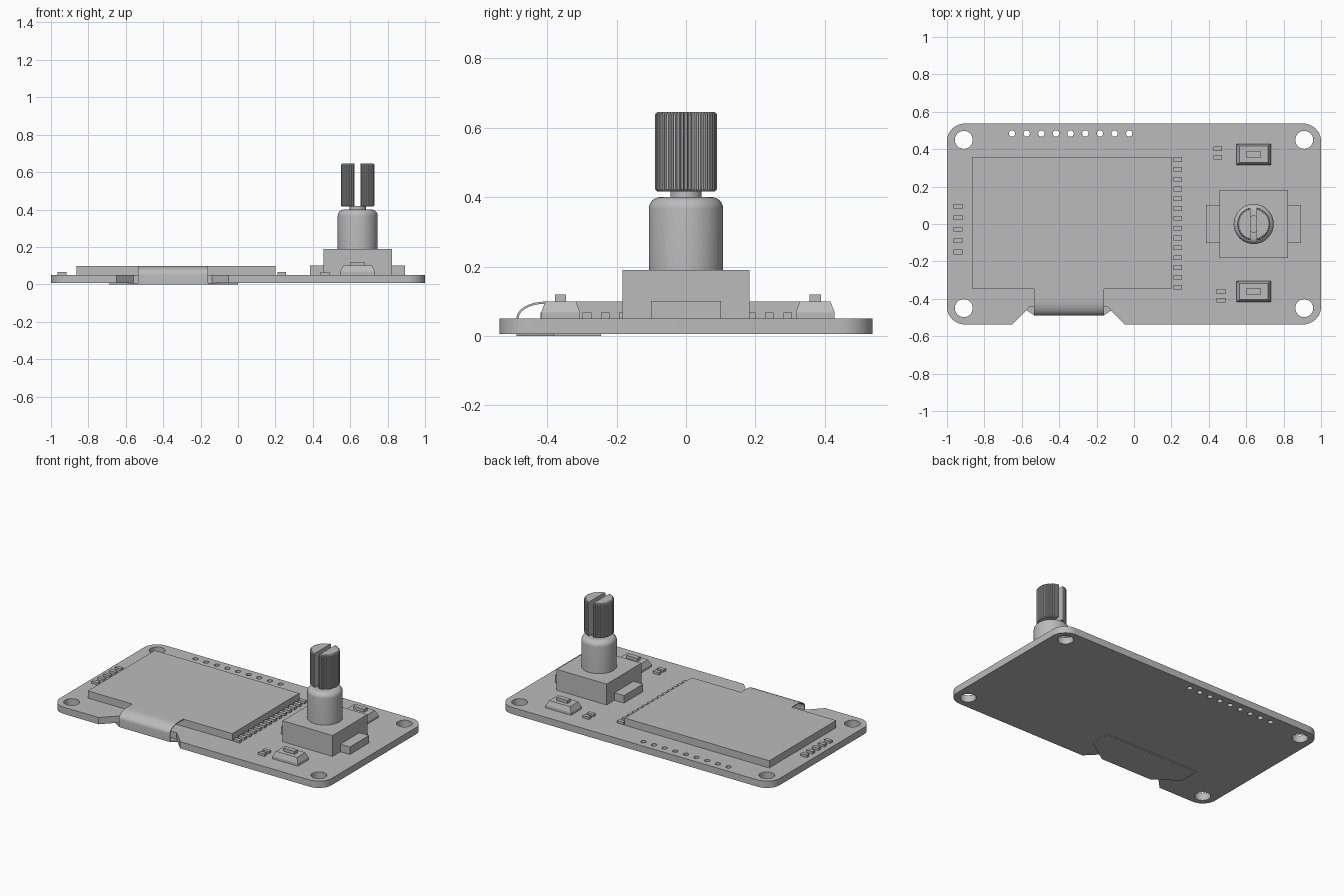
import bpy, bmesh, math

if "Cube" in bpy.data.objects:
    bpy.data.objects.remove(bpy.data.objects["Cube"])

GREY = (0.5, 0.5, 0.5, 1)
mat = bpy.data.materials.new("plain grey")
mat.use_nodes = True
mat.diffuse_color = GREY
mat.node_tree.nodes["Principled BSDF"].inputs["Base Color"].default_value = GREY

BOTTOM, TOP = 0.006, 0.051      # faces of the circuit board
KX = 0.64                       # x of the knob and buttons


def add(name, mesh, smooth=None):
    obj = bpy.data.objects.new(name, mesh)
    bpy.context.collection.objects.link(obj)
    mesh.materials.clear()
    mesh.materials.append(mat)
    if smooth:
        bpy.ops.object.select_all(action="DESELECT")
        obj.select_set(True)
        bpy.context.view_layer.objects.active = obj
        bpy.ops.object.shade_smooth_by_angle(angle=math.radians(smooth))
    return obj


def loft(name, rings, smooth=None):
    """Join matching rings of points into a closed solid."""
    bm = bmesh.new()
    loops = [[bm.verts.new(p) for p in ring] for ring in rings]
    n = len(loops[0])
    for low, high in zip(loops, loops[1:]):
        for i in range(n):
            j = (i + 1) % n
            bm.faces.new((low[i], low[j], high[j], high[i]))
    bm.faces.new(loops[0][::-1])
    bm.faces.new(loops[-1])
    bmesh.ops.recalc_face_normals(bm, faces=bm.faces)
    mesh = bpy.data.meshes.new(name)
    bm.to_mesh(mesh)
    bm.free()
    return add(name, mesh, smooth)


def rect(x, y, hx, hy, z):
    return [(x + sx * hx, y + sy * hy, z) for sx, sy in ((-1, -1), (1, -1), (1, 1), (-1, 1))]


def box(name, x, y, hx, hy, z0, z1):
    return loft(name, [rect(x, y, hx, hy, z0), rect(x, y, hx, hy, z1)])


def arc(x, y, r, start, end, n):
    angles = [math.radians(start + (end - start) * i / n) for i in range(n + 1)]
    return [(x + r * math.cos(a), y + r * math.sin(a)) for a in angles]


def turned(name, x, y, profile, sides=48):
    rings = [[(px, py, z) for px, py in arc(x, y, r, 0, 360, sides)[:-1]] for r, z in profile]
    return loft(name, rings, 35)


# Circuit board: rounded outline with a front notch, corner holes and a pin row
R, W, D = 0.095, 1.0, 0.537
outline = [(-0.65, -D), (-0.56, -0.445), (-0.14, -0.445), (-0.05, -D)]
for sx, sy, start in ((1, -1, 270), (1, 1, 0), (-1, 1, 90), (-1, -1, 180)):
    outline += arc(sx * (W - R), sy * (D - R), R, start, start + 90, 10)
loops = [outline]
loops += [arc(sx * 0.91, sy * 0.45, 0.048, 0, 360, 32)[:-1] for sx in (-1, 1) for sy in (-1, 1)]
loops += [arc(-0.652 + 0.0783 * i, 0.484, 0.017, 0, 360, 16)[:-1] for i in range(9)]
curve = bpy.data.curves.new("board_outline", "CURVE")
curve.dimensions = "2D"
curve.fill_mode = "BOTH"
curve.extrude = (TOP - BOTTOM) / 2
for loop in loops:
    spline = curve.splines.new("POLY")
    spline.points.add(len(loop) - 1)
    spline.use_cyclic_u = True
    for point, (x, y) in zip(spline.points, loop):
        point.co = (x, y, 0, 1)
helper = bpy.data.objects.new("board_outline", curve)
bpy.context.collection.objects.link(helper)
bpy.context.view_layer.update()
board_mesh = bpy.data.meshes.new_from_object(helper.evaluated_get(bpy.context.evaluated_depsgraph_get()))
bpy.data.objects.remove(helper)
bm = bmesh.new()
bm.from_mesh(board_mesh)
bmesh.ops.remove_doubles(bm, verts=bm.verts, dist=0.0001)
bmesh.ops.translate(bm, verts=bm.verts, vec=(0, 0, (TOP + BOTTOM) / 2))
bmesh.ops.recalc_face_normals(bm, faces=bm.faces)
bm.to_mesh(board_mesh)
bm.free()
add("circuit_board", board_mesh, 30)

# Display panel with a ribbon folding around the front notch
box("display_panel", -0.331, 0.005, 0.532, 0.352, TOP, 0.099)


def fold(t):
    bend = [(-0.405 + (0.083 - t) * math.cos(a), 0.051 + (0.048 - t) * math.sin(a))
            for a in (math.radians(90 + 9 * i) for i in range(11))]
    return [(-0.34, 0.099 - t)] + bend + [(-0.488 + t, 0)]


section = fold(0) + fold(0.006)[::-1]
loft("ribbon_fold", [[(x, y, z) for y, z in section] for x in (-0.535, -0.16)], 30)
tail = [(-0.535, -0.488), (-0.16, -0.488), (0, -0.38), (0, -0.245), (-0.69, -0.245), (-0.69, -0.38)]
loft("ribbon_tail", [[(x, y, z) for x, y in tail] for z in (0, BOTTOM)])

# Small surface parts
chips = [(-0.941, 0.094 - 0.061 * i) for i in range(5)]
chips += [(0.234, 0.345 - 0.0525 * i) for i in range(14)]
chips += [(0.447, 0.403), (0.447, 0.357), (0.465, -0.361), (0.465, -0.407)]
for x, y in chips:
    box("surface_chip", x, y, 0.023, 0.0125, TOP, 0.067)

# Push buttons
for side, y in (("back", 0.372), ("front", -0.361)):
    loft(side + "_button_body", [rect(KX, y, 0.093, 0.056, TOP), rect(KX, y, 0.093, 0.056, 0.068),
                                 rect(KX, y, 0.077, 0.044, 0.1)])
    box(side + "_button_plunger", KX, y, 0.04, 0.016, 0.1, 0.12)

# Rotary encoder: housing, side tabs, bushing and neck
box("encoder_housing", KX, 0, 0.184, 0.183, TOP, 0.19)
for side, s in (("left", 1), ("right", -1)):
    box(side + "_encoder_tab", KX + s * 0.219, 0, 0.035, 0.101, TOP, 0.101)
fillet = [(0.073 + r, 0.366 + z) for r, z in arc(0, 0, 0.034, 0, 90, 7)]
turned("encoder_bushing", KX, 0, [(0.107, 0.19)] + fillet)
turned("encoder_neck", KX, 0, [(0.045, 0.39), (0.045, 0.418)])

# Knurled shaft, made as two halves either side of the slot
TEETH, SLOT = 22, 0.016


def half_outline(r, s, z):
    limit = math.acos(SLOT / r)
    steps = TEETH * 4
    ring = []
    for i in range(steps + 1):
        a = limit * (2 * i / steps - 1)
        rr = r - (0.007 if i % 4 == 2 else 0)
        ring.append((KX + s * max(SLOT, rr * math.cos(a)), rr * math.sin(a), z))
    return ring


for side, s in (("left", 1), ("right", -1)):
    levels = ((0.084, 0.416), (0.09, 0.422), (0.09, 0.639), (0.084, 0.645))
    loft(side + "_knurled_shaft", [half_outline(r, s, z) for r, z in levels])
